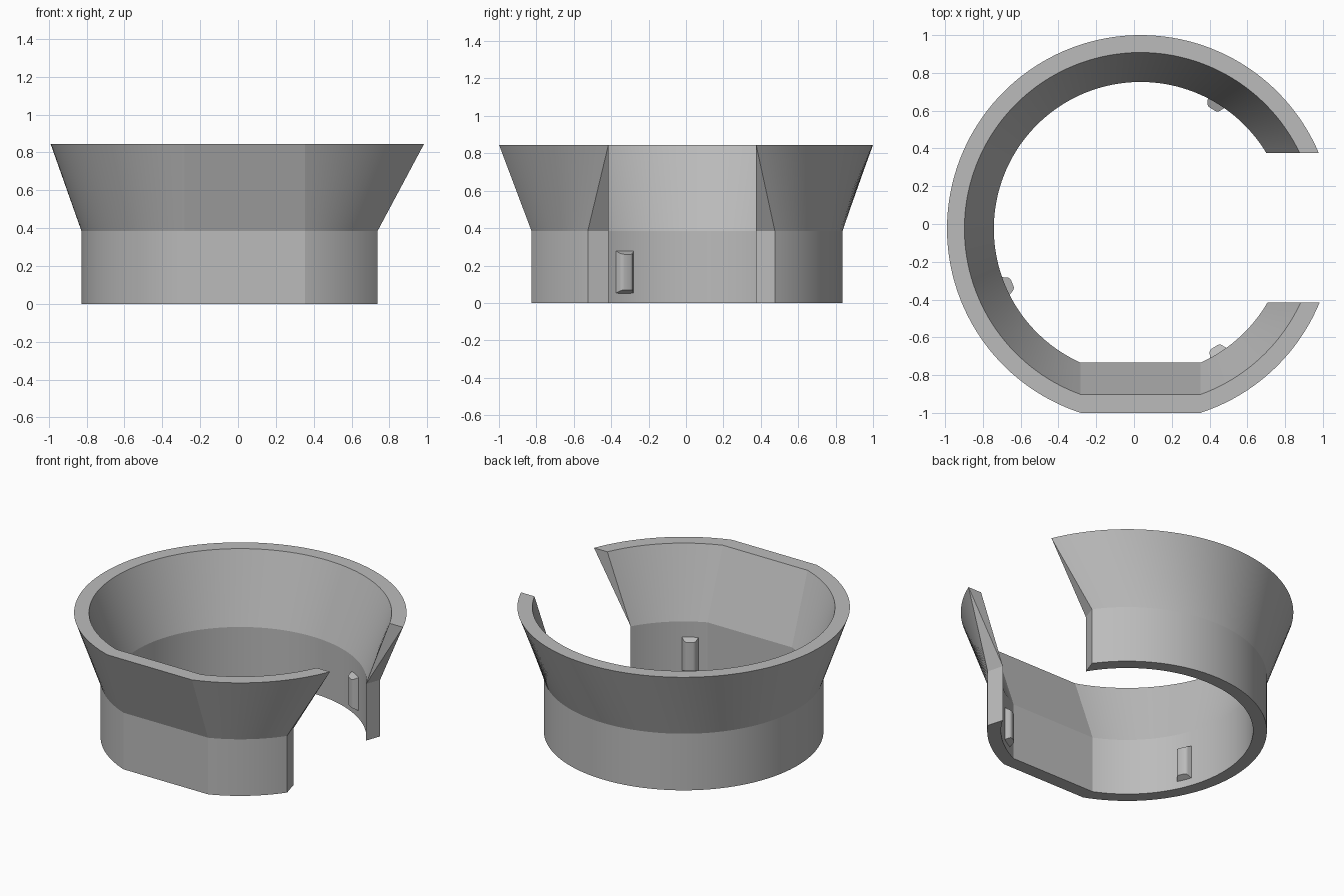
import bpy, bmesh
from math import asin, sin, cos, pi, radians
from mathutils import Matrix

if "Cube" in bpy.data.objects:
    bpy.data.objects.remove(bpy.data.objects["Cube"], do_unlink=True)

grey = bpy.data.materials.new("grey plastic")
grey.use_nodes = True
colour = (0.5, 0.5, 0.5, 1)
grey.diffuse_color = colour
grey.node_tree.nodes["Principled BSDF"].inputs["Base Color"].default_value = colour

CX, CY = 0.035, -0.025      # centre of the ring
FLAT = 0.318                # half width of the flat front
HEIGHT, WAIST = 0.845, 0.385


def finish(bm, name, angle):
    bmesh.ops.recalc_face_normals(bm, faces=bm.faces)
    mesh = bpy.data.meshes.new(name)
    bm.to_mesh(mesh)
    bm.free()
    mesh.materials.append(grey)
    obj = bpy.data.objects.new(name, mesh)
    bpy.context.collection.objects.link(obj)
    bpy.ops.object.select_all(action="DESELECT")
    obj.select_set(True)
    bpy.context.view_layer.objects.active = obj
    bpy.ops.object.shade_smooth_by_angle(angle=radians(angle))
    return obj


def arc(r, start, end, n):
    return [(CX + r * cos(start + (end - start) * i / n),
             CY + r * sin(start + (end - start) * i / n)) for i in range(n + 1)]


def open_ring(bm, r, z, y_back, y_front):
    """Arc from the back end round to the flat front and on to the front end."""
    half = asin(FLAT / r)
    pts = arc(r, asin((y_back - CY) / r), 1.5 * pi - half, 96)
    pts += arc(r, 1.5 * pi + half, 2 * pi + asin((y_front - CY) / r), 20)
    return [bm.verts.new((x, y, z)) for x, y in pts]


# Flared collar: outer wall up, inner wall down
bm = bmesh.new()
wide, narrow = (0.375, -0.415), (0.475, -0.525)
rings = [open_ring(bm, r, z, *ends) for r, z, ends in (
    (0.862, 0, narrow), (0.862, WAIST, narrow), (1.025, HEIGHT, wide),
    (0.933, HEIGHT, wide), (0.777, WAIST, wide), (0.777, 0, wide))]
for k, ring in enumerate(rings):
    above = rings[(k + 1) % len(rings)]
    for i in range(len(ring) - 1):
        bm.faces.new((ring[i], ring[i + 1], above[i + 1], above[i]))

# End faces of the opening
for e in (0, -1):
    out_low, out_mid, out_top, in_top, in_mid, in_low = [ring[e] for ring in rings]
    bm.faces.new((out_low, out_mid, in_mid, in_low))
    bm.faces.new((out_mid, out_top, in_mid))
    bm.faces.new((out_top, in_top, in_mid))
finish(bm, "flared_collar", 15)


# Grip pads on the inner wall, tapered toward the centre
def grip_pad(name, degrees):
    bm = bmesh.new()
    bmesh.ops.create_cube(bm, size=1)
    for v in bm.verts:
        tip = v.co.x < 0
        v.co.x = 0.738 if tip else 0.79
        v.co.y *= 0.065 if tip else 0.115
        v.co.z = 0.165 + v.co.z * (0.19 if tip else 0.24)
    side_edges = [e for e in bm.edges
                  if abs(e.verts[0].co.z - e.verts[1].co.z) > 0.1 and e.verts[0].co.x < 0.75]
    bmesh.ops.bevel(bm, geom=side_edges, offset=0.015, segments=3, profile=0.5, affect="EDGES")
    bm.transform(Matrix.Translation((CX, CY, 0)) @ Matrix.Rotation(radians(degrees), 4, "Z"))
    finish(bm, name, 30)


for name, degrees in (("back_grip_pad", 59), ("side_grip_pad", 203), ("front_grip_pad", 302)):
    grip_pad(name, degrees)
